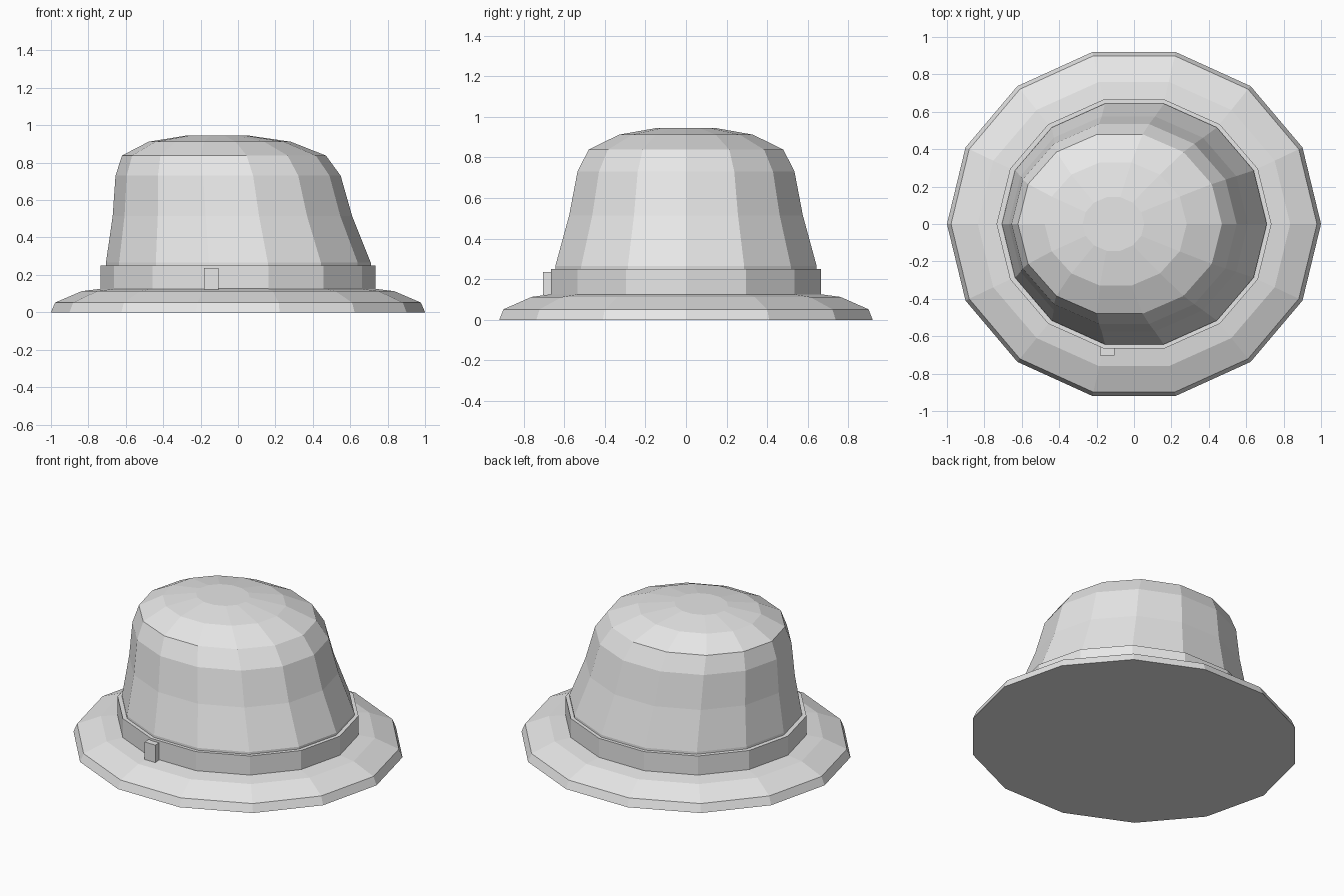
import bpy, bmesh, math

if "Cube" in bpy.data.objects:
    bpy.data.objects.remove(bpy.data.objects["Cube"])

SIDES = 14

grey = bpy.data.materials.new("felt grey")
grey.diffuse_color = (0.8, 0.8, 0.8, 1)
grey.use_nodes = True
grey.node_tree.nodes["Principled BSDF"].inputs["Base Color"].default_value = grey.diffuse_color


def finish(bm, name):
    bmesh.ops.recalc_face_normals(bm, faces=bm.faces)
    mesh = bpy.data.meshes.new(name)
    bm.to_mesh(mesh)
    bm.free()
    mesh.materials.append(grey)
    obj = bpy.data.objects.new(name, mesh)
    bpy.context.collection.objects.link(obj)
    return obj


def loft(name, rings, closed=False):
    """Skin elliptical rings given as (centre x, radius x, radius y, z)."""
    bm = bmesh.new()
    loops = []
    for cx, rx, ry, z in rings:
        loops.append([bm.verts.new((cx + rx * math.cos(2 * math.pi * i / SIDES),
                                    ry * math.sin(2 * math.pi * i / SIDES), z))
                      for i in range(SIDES)])
    pairs = list(zip(loops, loops[1:]))
    if closed:
        pairs.append((loops[-1], loops[0]))
    for a, b in pairs:
        for i in range(SIDES):
            j = (i + 1) % SIDES
            bm.faces.new((a[i], a[j], b[j], b[i]))
    if not closed:
        bm.faces.new(loops[0])
        bm.faces.new(loops[-1])
    return finish(bm, name)


# Brim with a sloping edge and flat underside
loft("brim", [(0, 1.0, 0.943, 0), (0, 0.978, 0.922, 0.052),
              (0, 0.835, 0.78, 0.113), (0, 0.70, 0.65, 0.13)])

# Crown leaning slightly to the left, with a rounded top
loft("crown", [(0.0, 0.71, 0.662, 0.12), (0.002, 0.708, 0.66, 0.265),
               (-0.03, 0.64, 0.59, 0.515), (-0.053, 0.602, 0.548, 0.73),
               (-0.075, 0.545, 0.492, 0.838), (-0.098, 0.38, 0.338, 0.912),
               (-0.11, 0.165, 0.147, 0.945)])

# Hat band wrapped around the crown base
loft("hat_band", [(0, 0.735, 0.682, 0.12), (0, 0.735, 0.682, 0.25),
                  (0, 0.70, 0.652, 0.25), (0, 0.70, 0.652, 0.12)], closed=True)

# Small clip on the front of the band
bm = bmesh.new()
bmesh.ops.create_cube(bm, size=1)
bmesh.ops.scale(bm, vec=(0.078, 0.06, 0.114), verts=bm.verts)
bmesh.ops.translate(bm, vec=(-0.143, -0.674, 0.179), verts=bm.verts)
finish(bm, "band_clip")
